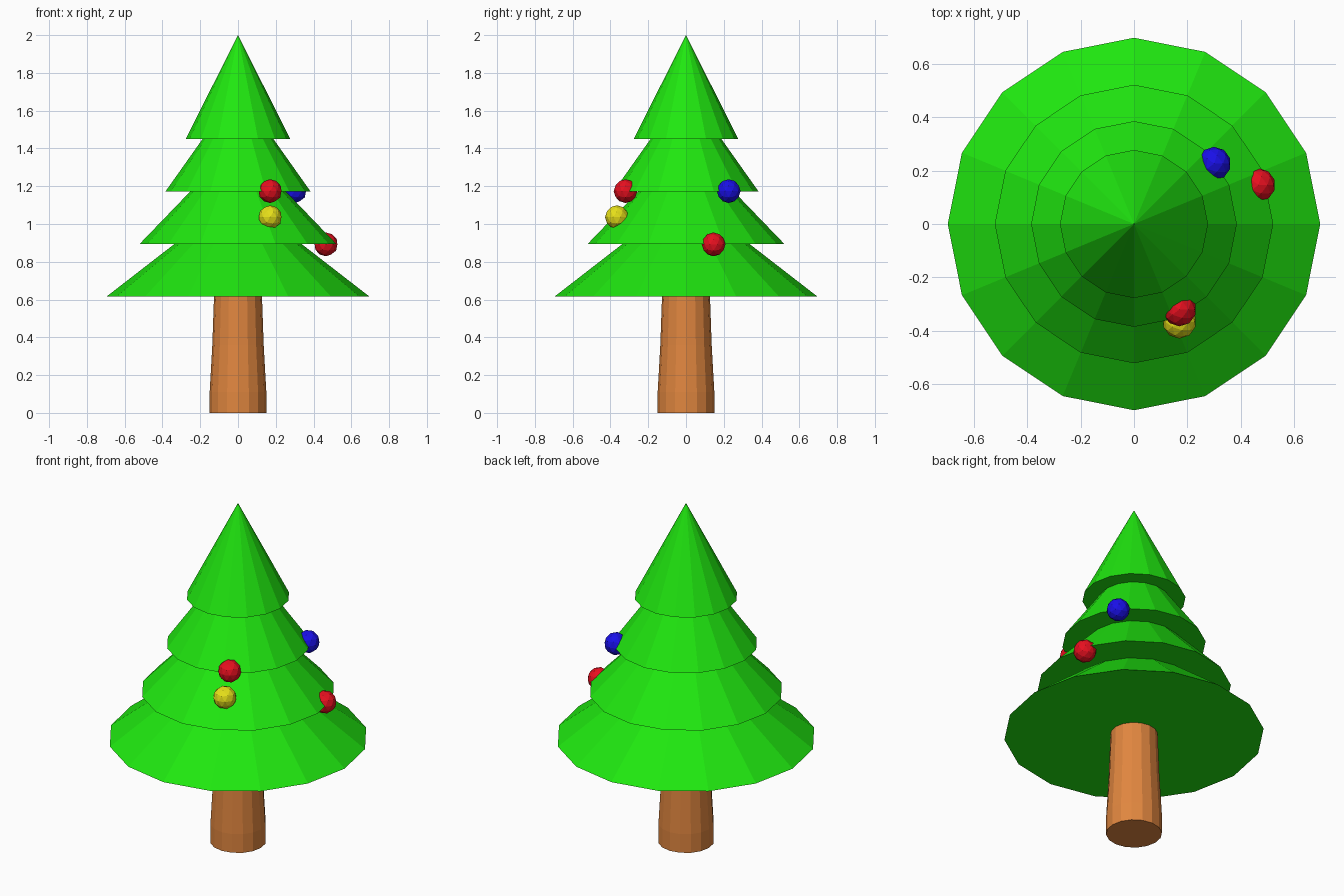
import bpy, bmesh
from math import cos, sin, tau

if "Cube" in bpy.data.objects:
    bpy.data.objects.remove(bpy.data.objects["Cube"])

SIDES = 16


def material(name, rgb):
    m = bpy.data.materials.new(name)
    m.diffuse_color = (*rgb, 1)
    m.use_nodes = True
    m.node_tree.nodes["Principled BSDF"].inputs["Base Color"].default_value = m.diffuse_color
    return m


green = material("needles", (0.014, 0.8, 0.005))
brown = material("bark", (0.75, 0.24, 0.05))
red = material("red_glass", (0.8, 0.005, 0.014))
blue = material("blue_glass", (0.01, 0.005, 0.8))
yellow = material("yellow_glass", (0.8, 0.75, 0.01))


def finish(bm, name, mat):
    bmesh.ops.recalc_face_normals(bm, faces=bm.faces)
    mesh = bpy.data.meshes.new(name)
    bm.to_mesh(mesh)
    bm.free()
    mesh.materials.append(mat)
    obj = bpy.data.objects.new(name, mesh)
    bpy.context.collection.objects.link(obj)
    return obj


def turned(name, profile, mat):
    """Closed faceted solid from (radius, z) points; radius 0 makes a tip."""
    bm = bmesh.new()
    rings = []
    for r, z in profile:
        n = SIDES if r > 0 else 1
        rings.append([bm.verts.new((r * cos(tau * i / SIDES), r * sin(tau * i / SIDES), z))
                      for i in range(n)])
    for a, b in zip(rings, rings[1:]):
        for i in range(SIDES):
            j = (i + 1) % SIDES
            if len(b) == 1:
                bm.faces.new((a[i], a[j], b[0]))
            else:
                bm.faces.new((a[i], a[j], b[j], b[i]))
    for ring in (rings[0], rings[-1]):
        if len(ring) > 1:
            bm.faces.new(ring)
    return finish(bm, name, mat)


# Trunk with a straight foot and a gentle taper
turned("trunk", [(0.15, 0), (0.15, 0.11), (0.136, 0.36), (0.127, 0.617)], brown)

# Four stacked branch tiers: rim radius, rim height, tip height
tiers = [(0.697, 0.615, 1.155), (0.521, 0.894, 1.435), (0.385, 1.171, 1.715), (0.277, 1.45, 2.0)]
for k, (r, z, tip) in enumerate(tiers, 1):
    turned(f"branch_tier_{k}", [(r, z), (0, tip)], green)

# Baubles
baubles = [
    ("bauble_red_front", (0.17, -0.32, 1.174), red),
    ("bauble_yellow", (0.17, -0.366, 1.036), yellow),
    ("bauble_red_side", (0.466, 0.146, 0.892), red),
    ("bauble_blue", (0.3, 0.226, 1.174), blue),
]
for name, loc, mat in baubles:
    bm = bmesh.new()
    bmesh.ops.create_icosphere(bm, subdivisions=2, radius=0.063)
    finish(bm, name, mat).location = loc
